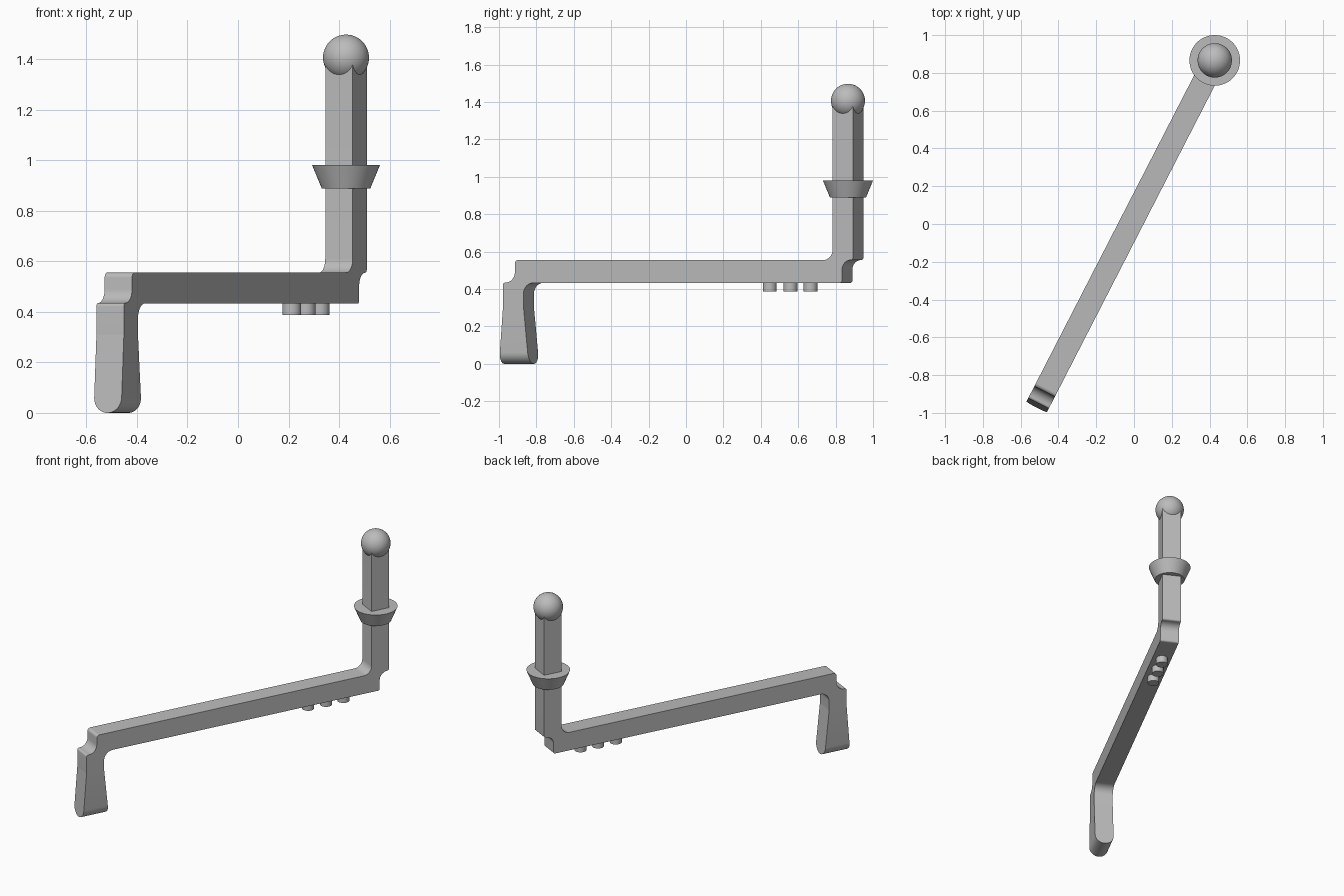
import bpy, bmesh, math
from mathutils import Matrix, Vector

cube = bpy.data.objects.get("Cube")
if cube:
    bpy.data.objects.remove(cube)

HALF = 0.061                       # half thickness of the square bar
POST = Vector((0.4275, 0.866, 0))  # post axis; local x runs along the bar
PLACE = Matrix.Translation(POST) @ Matrix.Rotation(math.radians(62.8), 4, 'Z')

grey = bpy.data.materials.new("plain_grey")
grey.use_nodes = True
COLOUR = (0.5, 0.5, 0.5, 1)
grey.diffuse_color = COLOUR
grey.node_tree.nodes["Principled BSDF"].inputs["Base Color"].default_value = COLOUR


def finish(name, bm):
    bmesh.ops.recalc_face_normals(bm, faces=bm.faces)
    bm.transform(PLACE)
    mesh = bpy.data.meshes.new(name)
    bm.to_mesh(mesh)
    bm.free()
    mesh.materials.append(grey)
    obj = bpy.data.objects.new(name, mesh)
    bpy.context.collection.objects.link(obj)
    bpy.ops.object.select_all(action='DESELECT')
    obj.select_set(True)
    bpy.context.view_layer.objects.active = obj
    bpy.ops.object.shade_smooth_by_angle(angle=math.radians(30))
    return obj


def rounded(corners, steps=8):
    """Outline with every (x, z, radius) right-angle corner replaced by an arc."""
    out = []
    for i, (x, z, r) in enumerate(corners):
        p = Vector((x, z))
        if not r:
            out.append(p)
            continue
        a = (Vector(corners[i - 1][:2]) - p).normalized() * r
        b = (Vector(corners[(i + 1) % len(corners)][:2]) - p).normalized() * r
        centre = p + a + b
        for k in range(steps + 1):
            t = math.pi / 2 * k / steps
            out.append(centre - b * math.cos(t) - a * math.sin(t))
    return out


def bridge(name, ring_a, ring_b):
    """Solid between two matching outlines."""
    bm = bmesh.new()
    a = [bm.verts.new(p) for p in ring_a]
    b = [bm.verts.new(p) for p in ring_b]
    bm.faces.new(a)
    bm.faces.new(b)
    for i in range(len(a)):
        bm.faces.new((a[i - 1], a[i], b[i], b[i - 1]))
    return finish(name, bm)


def cone(name, x, z0, z1, r0, r1):
    bm = bmesh.new()
    bmesh.ops.create_cone(bm, cap_ends=True, segments=64, radius1=r0, radius2=r1,
                          depth=z1 - z0,
                          matrix=Matrix.Translation((x, 0, (z0 + z1) / 2)))
    return finish(name, bm)


# Cranked bar: upright post, long arm and upper leg as one profile
outline = rounded([
    (HALF, 1.4, 0), (-HALF, 1.4, 0),
    (-HALF, 0.555, 0.055), (-1.971, 0.555, 0.02),
    (-1.971, 0.435, 0.055), (-2.042, 0.435, 0.014),
    (-2.042, 0.31, 0), (-1.92, 0.31, 0),
    (-1.92, 0.433, 0.06), (-0.005, 0.433, 0.012),
    (-0.005, 0.555, 0.053), (HALF, 0.555, 0.012)])
bridge("cranked_bar",
       [(p.x, -HALF, p.y) for p in outline],
       [(p.x, HALF, p.y) for p in outline])

# Foot: flares along the bar and ends in a half-round underside
TOP = 0.31
section = [(HALF, TOP), (-HALF, TOP)]
for k in range(25):
    t = math.pi * k / 24
    section.append((-HALF * math.cos(t), HALF - HALF * math.sin(t)))


def flared(start, spread):
    return [(start + spread * (1 - z / TOP), y, z) for y, z in section]


bridge("foot", flared(-2.042, -0.024), flared(-1.92, 0.032))

# Collar and ball on the post
cone("post_collar", 0, 0.888, 0.98, 0.096, 0.134)
ball = bmesh.new()
bmesh.ops.create_uvsphere(ball, u_segments=48, v_segments=24, radius=0.091,
                          matrix=Matrix.Translation((0, 0, 1.406)))
finish("post_ball", ball)

# Pins under the arm
for i, x in enumerate((-0.225, -0.346, -0.47)):
    cone(f"pin_{i + 1}", x, 0.387, 0.44, 0.037, 0.037)
